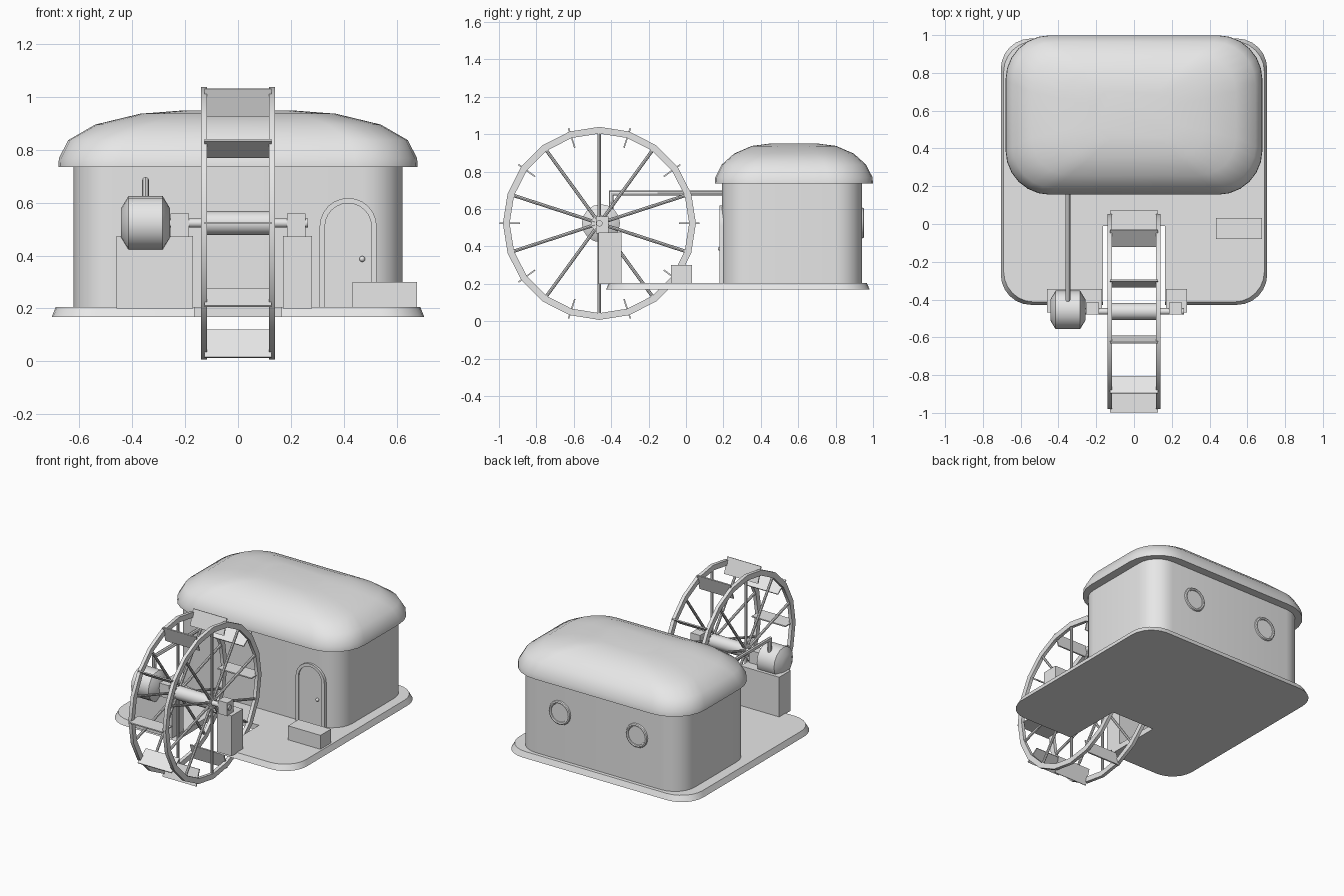
import bpy, bmesh, math
from mathutils import Vector, Matrix

if "Cube" in bpy.data.objects:
    bpy.data.objects.remove(bpy.data.objects["Cube"])

grey = bpy.data.materials.new("plain_grey")
grey.diffuse_color = (0.8, 0.8, 0.8, 1)
grey.use_nodes = True
grey.node_tree.nodes["Principled BSDF"].inputs["Base Color"].default_value = grey.diffuse_color
TAU = math.tau
AXLE = Vector((0, -0.463, 0.523))


def finish(name, bm):
    bmesh.ops.recalc_face_normals(bm, faces=bm.faces)
    me = bpy.data.meshes.new(name)
    bm.to_mesh(me)
    bm.free()
    me.materials.append(grey)
    ob = bpy.data.objects.new(name, me)
    bpy.context.collection.objects.link(ob)
    bpy.ops.object.select_all(action='DESELECT')
    ob.select_set(True)
    bpy.context.view_layer.objects.active = ob
    bpy.ops.object.shade_smooth_by_angle(angle=math.radians(38))
    return ob


def loft(name, rings, loop=False):
    """Skin a series of closed rings, capping the ends unless looped."""
    bm = bmesh.new()
    vs = [[bm.verts.new(p) for p in r] for r in rings]
    n = len(vs[0])
    for i in range(len(vs) if loop else len(vs) - 1):
        a, b = vs[i], vs[(i + 1) % len(vs)]
        for j in range(n):
            k = (j + 1) % n
            bm.faces.new((a[j], a[k], b[k], b[j]))
    if not loop:
        bm.faces.new(vs[0])
        bm.faces.new(vs[-1])
    return finish(name, bm)


def box(name, x0, x1, y0, y1, z0, z1):
    return loft(name, [[(x0, y0, z), (x1, y0, z), (x1, y1, z), (x0, y1, z)] for z in (z0, z1)])


def rounded(cy, hx, hy, r, z, n=6):
    """Rounded rectangle ring, corners in the order ++, -+, --, +-."""
    pts = []
    for q, (sx, sy) in enumerate(((1, 1), (-1, 1), (-1, -1), (1, -1))):
        for i in range(n + 1):
            a = TAU / 4 * (q + i / n)
            pts.append((sx * (hx - r) + r * math.cos(a), cy + sy * (hy - r) + r * math.sin(a), z))
    return pts


def turned(name, profile, segs, centre=AXLE, loop=False):
    """Turn (x, radius) points about the wheel axis."""
    rings = [[centre + Vector((x, r * math.cos(TAU * i / segs), r * math.sin(TAU * i / segs)))
              for i in range(segs)] for x, r in profile]
    return loft(name, rings, loop)


# base plate with an open slot for the wheel
rings = []
for inset, z in ((0, 0.168), (0.015, 0.205)):
    ring = rounded(0.277, 0.705 - inset, 0.705 - inset, 0.16, z)
    front = 0.277 - 0.705 + inset
    ring[21:21] = [(-0.165, front, z), (-0.165, -0.01, z), (0.165, -0.01, z), (0.165, front, z)]
    rings.append(ring)
loft("base_plate", rings)

# house walls and domed roof
loft("house_walls", [rounded(0.567, 0.622, 0.375, 0.15, z) for z in (0.2, 0.745)])
ROOF = ((0.68, 0.422, 0.235, 0.735), (0.678, 0.421, 0.235, 0.768), (0.643, 0.386, 0.22, 0.837),
        (0.54, 0.32, 0.2, 0.896), (0.37, 0.225, 0.14, 0.937), (0.2, 0.125, 0.08, 0.95))
loft("roof", [rounded(0.577, hx, hy, r, z) for hx, hy, r, z in ROOF])


# arched door, frame, knob and step
def arch(r, y):
    pts = [(r, 0.2)] + [(r * math.cos(math.pi * i / 12), 0.51 + r * math.sin(math.pi * i / 12))
                        for i in range(13)] + [(-r, 0.2)]
    return [(0.417 + x, y, z) for x, z in pts]


loft("door_panel", [arch(0.09, 0.2), arch(0.09, 0.188)])
loft("door_frame", list(zip(arch(0.108, 0.2), arch(0.108, 0.178), arch(0.088, 0.178), arch(0.088, 0.2))))
bm = bmesh.new()
bmesh.ops.create_uvsphere(bm, u_segments=12, v_segments=8, radius=0.011,
                          matrix=Matrix.Translation((0.47, 0.181, 0.387)))
finish("door_knob", bm)
box("door_step", 0.433, 0.677, -0.08, 0.033, 0.2, 0.3)

# round back windows: ring and pane
for x in (-0.29, 0.29):
    c = Vector((x, 0.942, 0.525))
    circ = [Vector((math.cos(TAU * i / 24), 0, math.sin(TAU * i / 24))) for i in range(24)]
    loft("window_ring", [[c + d * (0.071 + 0.011 * math.cos(TAU * j / 8)) + Vector((0, 0.011 * math.sin(TAU * j / 8), 0))
                          for j in range(8)] for d in circ], loop=True)
    loft("window_pane", [[c + d * 0.07 + Vector((0, dy, 0)) for d in circ] for dy in (-0.01, 0.003)])

# wheel supports and bearing blocks
box("left_support", -0.46, -0.17, -0.468, -0.345, 0.2, 0.475)
box("right_support", 0.17, 0.28, -0.468, -0.345, 0.2, 0.475)
for s in (-1, 1):
    box("bearing_block", *sorted((s * 0.185, s * 0.255)), -0.48, -0.415, 0.47, 0.56)

# axle, hub and generator drum
turned("axle", [(-0.3, 0.017), (0.265, 0.017)], 12)
turned("hub", [(-0.135, 0.045), (0.135, 0.045)], 12)
turned("drum", [(-0.092, 0.057), (-0.065, 0.102), (0.065, 0.102), (0.092, 0.057)], 16,
       AXLE + Vector((-0.35, 0.008, 0)))

# pipe from drum to house, mitred at the bend
rings = []
for c, dy, dz in (((-0.35, -0.4, 0.57), 1, 0), ((-0.35, -0.4, 0.685), 1, -1), ((-0.35, 0.22, 0.685), 0, -1)):
    rings.append([Vector(c) + 0.013 * Vector((math.cos(a), dy * math.sin(a), dz * math.sin(a)))
                  for a in (TAU * i / 8 for i in range(8))])
loft("pipe", rings)

# wheel rims and spokes on both sides
for s in (-1, 1):
    x0, x1 = s * 0.117, s * 0.14
    turned("wheel_rim", [(x0, 0.516), (x1, 0.516), (x1, 0.48), (x0, 0.48)], 20, loop=True)
    bm = bmesh.new()
    for i in range(10):
        spin = Matrix.Translation(AXLE) @ Matrix.Rotation(TAU * i / 10, 4, 'X')
        bmesh.ops.create_cone(bm, cap_ends=True, segments=8, radius1=0.009, radius2=0.009, depth=0.47,
                              matrix=spin @ Matrix.Translation((s * 0.128, 0, 0.26)))
    finish("wheel_spokes", bm)

# flat radial paddles between the rims
bm = bmesh.new()
for i in range(10):
    spin = Matrix.Translation(AXLE) @ Matrix.Rotation(TAU * i / 10, 4, 'X')
    bmesh.ops.create_cube(bm, size=1, matrix=spin @ Matrix.Translation((0, 0.48, 0))
                          @ Matrix.Diagonal((0.254, 0.11, 0.008, 1)))
finish("wheel_paddles", bm)
